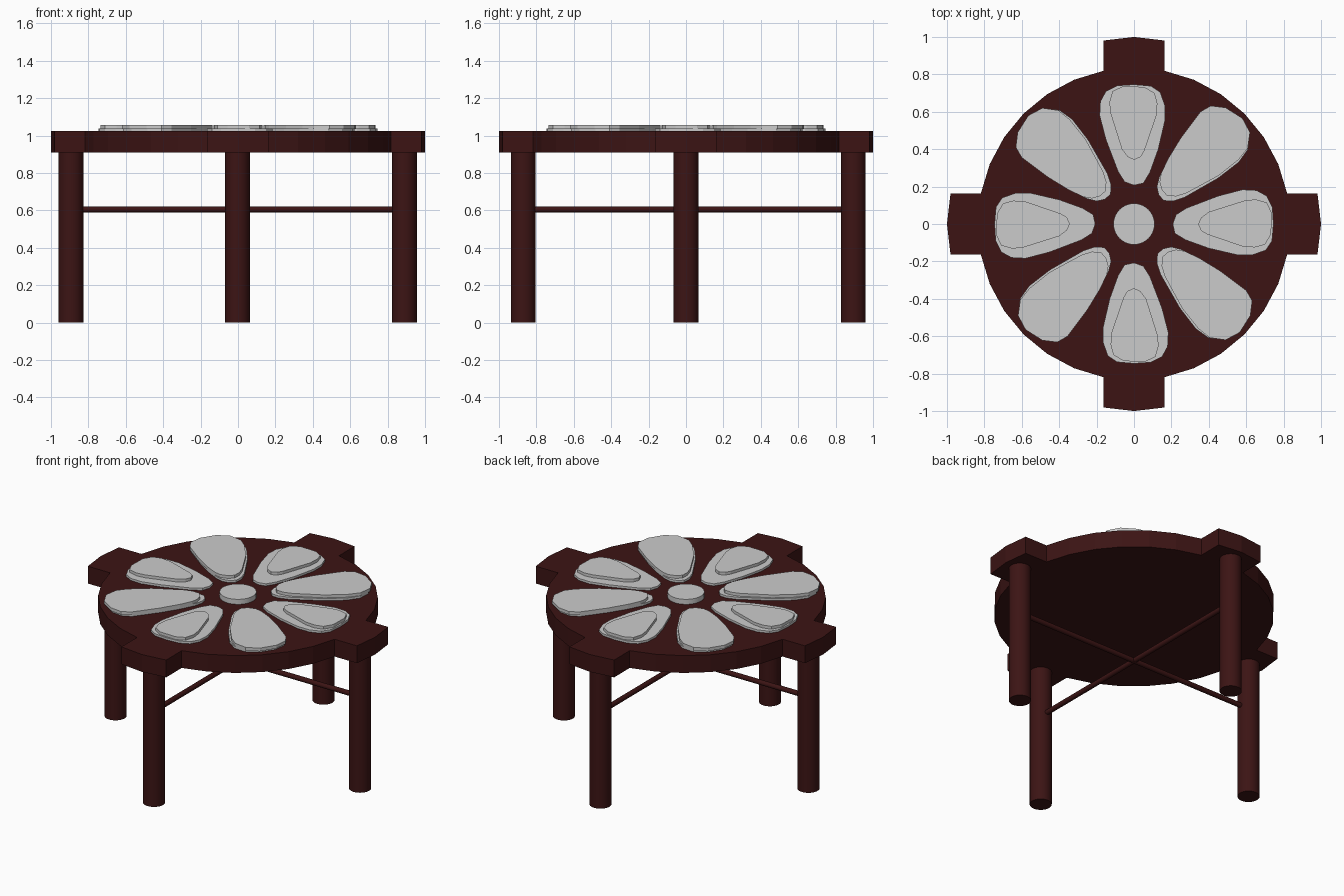
import bpy, bmesh
from math import sin, cos, pi, radians
from mathutils import Matrix

if "Cube" in bpy.data.objects:
    bpy.data.objects.remove(bpy.data.objects["Cube"])

wood = bpy.data.materials.new("dark_wood")
wood.diffuse_color = (0.045, 0.007, 0.007, 1)
wood.use_nodes = True
wood.node_tree.nodes["Principled BSDF"].inputs["Base Color"].default_value = wood.diffuse_color


def prism(name, pts, z0, z1, mat=None, turn=0.0):
    """Extrude a flat outline from z0 to z1, turned about the z axis."""
    bm = bmesh.new()
    face = bm.faces.new([bm.verts.new((x, y, z0)) for x, y in pts])
    ext = bmesh.ops.extrude_face_region(bm, geom=[face])
    top = [v for v in ext["geom"] if isinstance(v, bmesh.types.BMVert)]
    bmesh.ops.translate(bm, verts=top, vec=(0, 0, z1 - z0))
    bmesh.ops.recalc_face_normals(bm, faces=bm.faces)
    bm.transform(Matrix.Rotation(turn, 4, 'Z'))
    me = bpy.data.meshes.new(name)
    bm.to_mesh(me)
    bm.free()
    ob = bpy.data.objects.new(name, me)
    bpy.context.collection.objects.link(ob)
    if mat:
        me.materials.append(mat)
    return ob


def rod(name, r, length, loc, rot=(0, 0, 0), mat=None, sides=32):
    bpy.ops.mesh.primitive_cylinder_add(vertices=sides, radius=r, depth=length,
                                        location=loc, rotation=rot)
    ob = bpy.context.object
    ob.name = name
    bpy.ops.object.shade_smooth_by_angle(angle=radians(30))
    if mat:
        ob.data.materials.append(mat)
    return ob


# Table top: 32-sided disc with a square tab above each leg
R = 0.835
outline = []
for i in range(32):
    a = 2 * pi * i / 32
    c, s = cos(a), sin(a)
    k = i % 8
    if k == 0:
        outline.append((c, s))
    elif k in (1, 7):
        # inner and outer corner of the tab, the outer one pushed along its axis
        q = round(i / 8) * pi / 2
        inner = (R * c, R * s)
        push = 0.981 - R * cos(2 * pi / 32)
        outer = (inner[0] + push * cos(q), inner[1] + push * sin(q))
        outline += [outer, inner] if k == 1 else [inner, outer]
    else:
        outline.append((R * c, R * s))
prism("table_top", outline, 0.91, 1.024, wood)

# Legs
for name, x, y in (("left_leg", -0.893, 0), ("right_leg", 0.89, 0),
                   ("front_leg", -0.003, -0.87), ("back_leg", -0.003, 0.895)):
    rod(name, 0.066, 0.91, (x, y, 0.455), mat=wood)

# Crossed stretchers between opposite legs
rod("side_stretcher", 0.016, 1.72, (0, 0, 0.605), (0, pi / 2, 0), wood, 16)
rod("front_back_stretcher", 0.016, 1.70, (0, 0.01, 0.605), (pi / 2, 0, 0), wood, 16)

# Petal inlays: straight petals with a small raised layer, diagonal ones nearly covered
straight_base = [(0, 0.207), (0.05, 0.218), (0.085, 0.275), (0.13, 0.40), (0.165, 0.55),
                 (0.165, 0.635), (0.14, 0.705), (0.09, 0.738), (0, 0.746), (-0.09, 0.74),
                 (-0.15, 0.71), (-0.18, 0.655), (-0.184, 0.58), (-0.15, 0.45),
                 (-0.085, 0.28), (-0.05, 0.225)]
straight_cap = [(0, 0.343), (0.035, 0.358), (0.055, 0.39), (0.12, 0.58), (0.125, 0.645),
                (0.11, 0.70), (0.055, 0.733), (-0.06, 0.736), (-0.115, 0.71),
                (-0.132, 0.65), (-0.125, 0.59), (-0.065, 0.40), (-0.035, 0.36)]
diagonal_base = [(0.122, 0.20), (0.132, 0.155), (0.16, 0.125), (0.21, 0.122), (0.27, 0.142),
                 (0.45, 0.245), (0.56, 0.33), (0.61, 0.40), (0.615, 0.48), (0.57, 0.555),
                 (0.485, 0.612), (0.41, 0.622), (0.355, 0.59), (0.25, 0.45),
                 (0.18, 0.34), (0.135, 0.25)]
diagonal_cap = [(0.137, 0.225), (0.15, 0.18), (0.178, 0.15), (0.225, 0.148), (0.28, 0.165),
                (0.45, 0.257), (0.56, 0.345), (0.608, 0.405), (0.62, 0.49), (0.58, 0.565),
                (0.49, 0.622), (0.41, 0.632), (0.355, 0.60), (0.25, 0.46),
                (0.18, 0.345), (0.145, 0.27)]
for i in range(4):
    t = i * pi / 2
    prism(f"straight_petal_{i}", straight_base, 1.02, 1.038, turn=t)
    prism(f"straight_petal_cap_{i}", straight_cap, 1.036, 1.057, turn=t)
    prism(f"diagonal_petal_{i}", diagonal_base, 1.02, 1.038, turn=t)
    prism(f"diagonal_petal_cap_{i}", diagonal_cap, 1.036, 1.057, turn=t)

# Centre disc
rod("centre_inlay", 0.11, 0.037, (0, 0, 1.0385))
